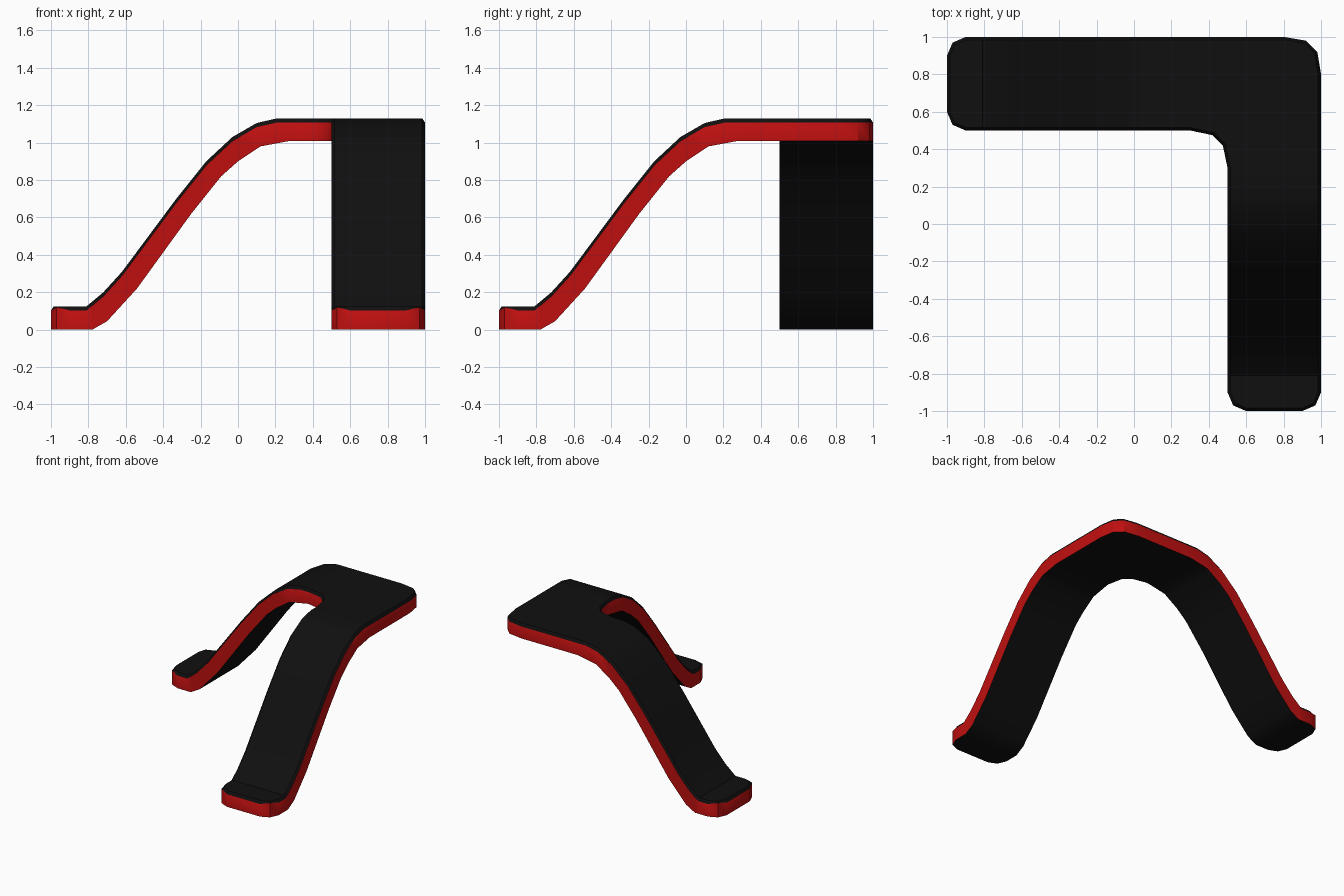
import bpy
import bmesh
import math

cube = bpy.data.objects.get("Cube")
if cube:
    bpy.data.objects.remove(cube, do_unlink=True)


def make_material(name, color):
    mat = bpy.data.materials.new(name)
    mat.use_nodes = True
    mat.diffuse_color = color
    bsdf = mat.node_tree.nodes["Principled BSDF"]
    bsdf.inputs["Base Color"].default_value = color
    bsdf.inputs["Roughness"].default_value = 0.8
    return mat


black = make_material("black", (0.005, 0.005, 0.005, 1))
red = make_material("red", (0.52, 0.005, 0.005, 1))
BLACK, RED = 0, 1

# Heights along a leg, from the foot up to the flat platform
TOP = [(-1, .125), (-.81, .125), (-.72, .20), (-.62, .31), (-.33, .70),
       (-.17, .90), (-.03, 1.03), (.10, 1.105), (.21, 1.13)]
BOTTOM = [(-1, 0), (-.78, 0), (-.70, .045), (-.54, .22), (-.25, .62),
          (-.09, .82), (0, .90), (.12, .98), (.28, 1.01)]


def height(profile, t):
    for (a, za), (b, zb) in zip(profile, profile[1:]):
        if t <= b:
            return za + (zb - za) * (t - a) / (b - a)
    return profile[-1][1]


# Half of the L-shaped plan, from inner fillet to outer corner;
# the other half is its reflection across the diagonal
half = [(.475, .42), (.5, .3), (.5, -.9), (.53, -.97), (.6, -1),
        (.9, -1), (.97, -.97), (1, -.9), (1, .8), (.98, .92)]
outline = half + [(y, x) for x, y in reversed(half)]

bm = bmesh.new()
bm.faces.new([bm.verts.new((x, y, 1)) for x, y in outline])

# Cut each leg across at every bend
for s in sorted({p[0] for p in TOP[1:] + BOTTOM[1:]}):
    for axis in ((1, 0, 0), (0, 1, 0)):
        bmesh.ops.bisect_plane(
            bm, geom=bm.verts[:] + bm.edges[:] + bm.faces[:], dist=1e-5,
            plane_co=(s * axis[0], s * axis[1], 0), plane_no=axis)

# Underside copy and the red side walls
top_faces = bm.faces[:]
rim = [e for e in bm.edges if e.is_boundary]
copy = bmesh.ops.duplicate(bm, geom=bm.verts[:] + bm.edges[:] + top_faces)
below = copy["vert_map"]
for item in copy["geom"]:
    if isinstance(item, bmesh.types.BMVert):
        item.co.z = 0
walls = []
for e in rim:
    a, b = e.verts
    walls.append(bm.faces.new((a, b, below[b], below[a])))
bmesh.ops.recalc_face_normals(bm, faces=bm.faces[:])

# Narrow chamfer around the top
bmesh.ops.inset_region(bm, faces=top_faces, thickness=.015, depth=0,
                       use_even_offset=True)
for f in bm.faces:
    f.material_index = BLACK
for f in walls:
    f.material_index = RED
edge_verts = {v for f in walls for v in f.verts if v.co.z > .5}

# Bend the sheet into shape
for v in bm.verts:
    t = min(v.co.x, v.co.y)
    if v.co.z < .5:
        v.co.z = height(BOTTOM, t)
    else:
        v.co.z = height(TOP, t)
        if v in edge_verts:
            foot_corner = -.99 < t < -.95
            v.co.z -= .005 if foot_corner else .022

bmesh.ops.recalc_face_normals(bm, faces=bm.faces[:])
mesh = bpy.data.meshes.new("corner_ramp")
bm.to_mesh(mesh)
bm.free()
mesh.materials.append(black)
mesh.materials.append(red)
ramp = bpy.data.objects.new("corner_ramp", mesh)
bpy.context.collection.objects.link(ramp)
bpy.ops.object.select_all(action='DESELECT')
ramp.select_set(True)
bpy.context.view_layer.objects.active = ramp
bpy.ops.object.shade_smooth_by_angle(angle=math.radians(35))
